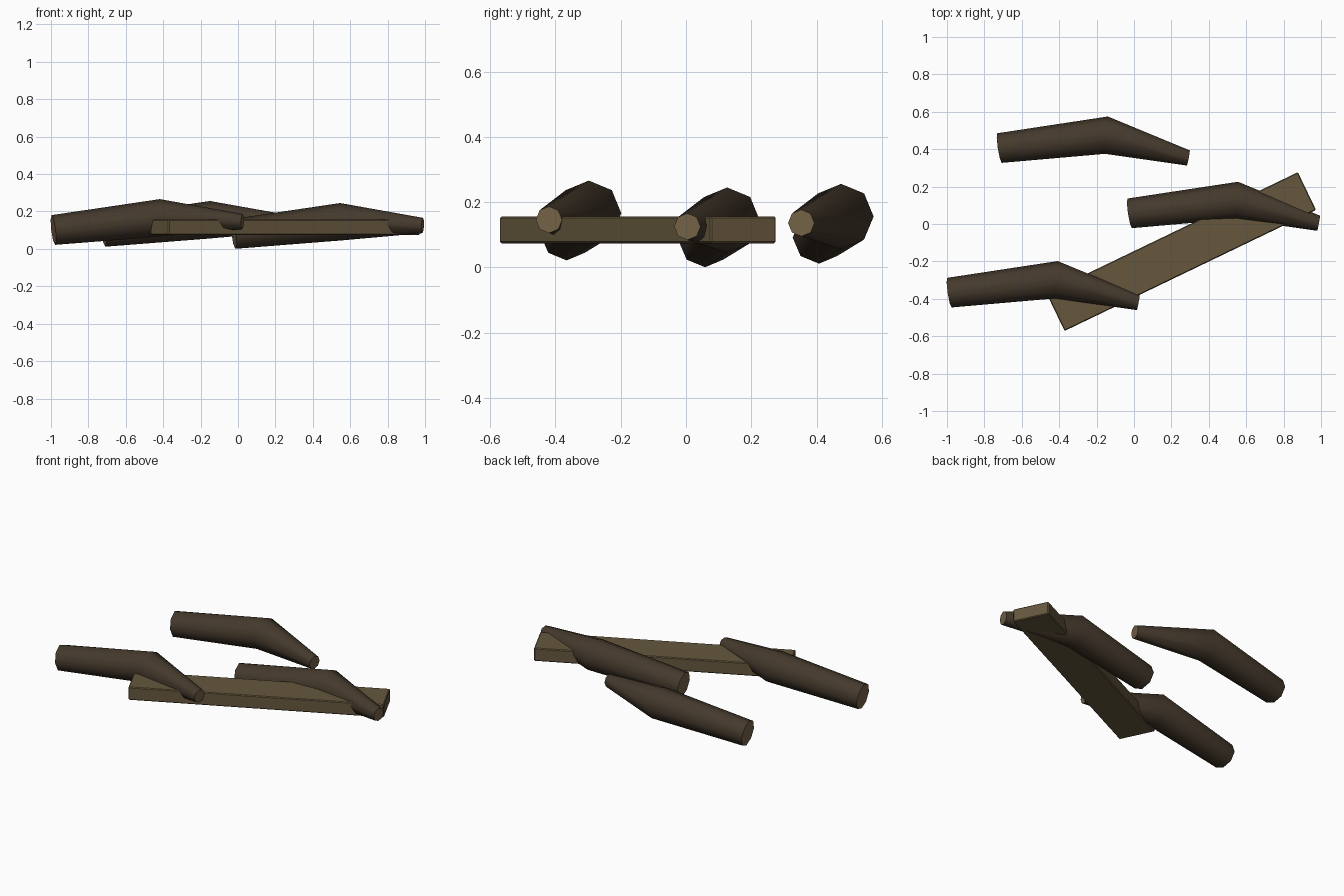
import bpy, bmesh, math
from mathutils import Vector

if "Cube" in bpy.data.objects:
    bpy.data.objects.remove(bpy.data.objects["Cube"])


def material(name, color):
    m = bpy.data.materials.new(name)
    m.diffuse_color = (*color, 1)
    m.use_nodes = True
    m.node_tree.nodes["Principled BSDF"].inputs["Base Color"].default_value = m.diffuse_color
    return m


BARK = material("dark bark", (0.059, 0.041, 0.025))
CUT = material("cut wood", (0.18, 0.122, 0.064))
PLANK = material("plank wood", (0.133, 0.096, 0.048))


def add_object(name, bm, mats):
    bmesh.ops.recalc_face_normals(bm, faces=bm.faces[:])
    mesh = bpy.data.meshes.new(name)
    bm.to_mesh(mesh)
    bm.free()
    for m in mats:
        mesh.materials.append(m)
    ob = bpy.data.objects.new(name, mesh)
    bpy.context.collection.objects.link(ob)
    return ob


# Log rings: centre, radius, direction the ring faces
RINGS = [((-0.987, -0.367, 0.080), 0.080, (1, 0.15, 0.12)),
         ((-0.415, -0.298, 0.145), 0.100, (1, -0.07, 0.03)),
         ((0.023, -0.420, 0.125), 0.041, (1, -0.19, -0.04))]
SIDES = 8


def bent_log(name, offset):
    bm = bmesh.new()
    loops = []
    for centre, r, n in RINGS:
        n = Vector(n).normalized()
        side = Vector((0, 0, 1)).cross(n).normalized()
        up = n.cross(side)
        loops.append([bm.verts.new(Vector(centre) + Vector(offset)
                      + r * (math.cos(a) * side + math.sin(a) * up))
                      for a in (math.tau * i / SIDES for i in range(SIDES))])
    for a, b in zip(loops, loops[1:]):
        for i in range(SIDES):
            j = (i + 1) % SIDES
            bm.faces.new((a[i], a[j], b[j], b[i])).smooth = True
    # Sawn ends
    for loop in (loops[0], loops[-1]):
        cap = bm.faces.new(loop)
        cap.material_index = 1
        for e in cap.edges:
            e.smooth = False
    return add_object(name, bm, [BARK, CUT])


bent_log("front_log", (0, 0, 0.021))
bent_log("right_log", (0.964, 0.424, 0))
bent_log("back_log", (0.268, 0.773, 0.011))

# Plank lying under the logs, with slightly worn edges
bm = bmesh.new()
bmesh.ops.create_cube(bm, size=1)
bmesh.ops.scale(bm, vec=(1.492, 0.224, 0.082), verts=bm.verts[:])
bmesh.ops.bevel(bm, geom=bm.edges[:], offset=0.005, segments=1, affect='EDGES')
plank = add_object("plank", bm, [PLANK])
plank.location = (0.2525, -0.1475, 0.115)
plank.rotation_euler.z = math.radians(25.7)
